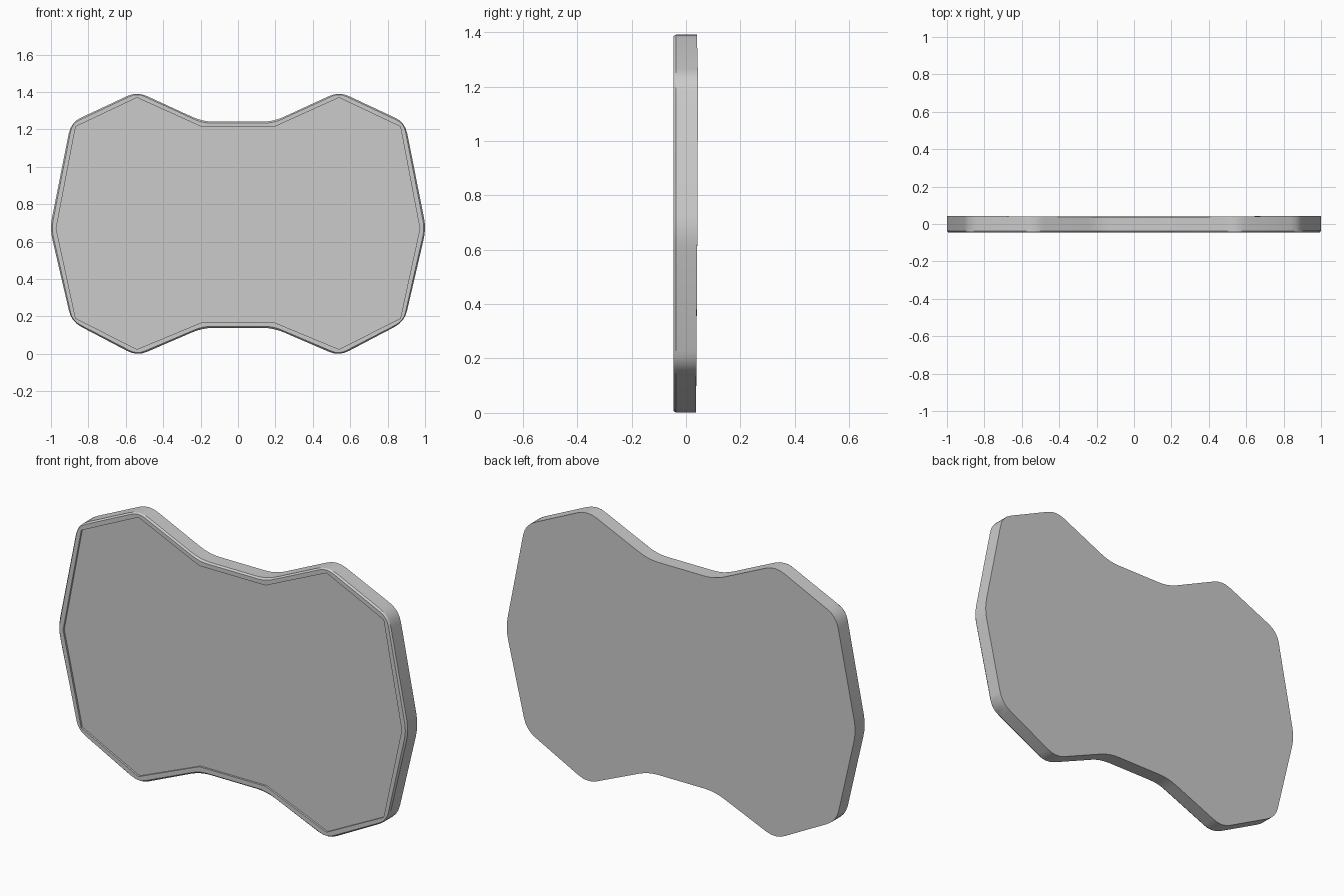
import bpy, bmesh
from mathutils import Vector

if "Cube" in bpy.data.objects:
    bpy.data.objects.remove(bpy.data.objects["Cube"])

# right half outlines (x, z), top to bottom; mirrored to make the full loop
OUTER = [(0.19, 1.242), (0.54, 1.403), (0.893, 1.238), (1.006, 0.67),
         (0.89, 0.172), (0.54, -0.012), (0.19, 0.139)]
INNER = [(0.19, 1.212), (0.54, 1.370), (0.868, 1.215), (0.972, 0.67),
         (0.868, 0.19), (0.54, 0.025), (0.19, 0.170)]
SEG = 4


def loop(half, trim):
    """Closed outline with each corner rounded by a short curve."""
    pts = [Vector(p) for p in half]
    pts += [Vector((-p.x, p.y)) for p in reversed(pts)]
    out = []
    for i, p in enumerate(pts):
        a = p + (pts[i - 1] - p).normalized() * trim
        b = p + (pts[(i + 1) % len(pts)] - p).normalized() * trim
        for k in range(SEG + 1):
            t = k / SEG
            out.append(a * (1 - t) ** 2 + p * 2 * t * (1 - t) + b * t * t)
    return out


def make(name, rings, caps):
    bm = bmesh.new()
    vs = [[bm.verts.new(c) for c in r] for r in rings]
    n = len(vs[0])
    for r, s in zip(vs, vs[1:]):
        for i in range(n):
            j = (i + 1) % n
            bm.faces.new((r[i], r[j], s[j], s[i]))
    for c in caps:
        bm.faces.new(vs[c])
    bmesh.ops.remove_doubles(bm, verts=bm.verts, dist=1e-4)
    bmesh.ops.recalc_face_normals(bm, faces=bm.faces)
    me = bpy.data.meshes.new(name)
    bm.to_mesh(me)
    bm.free()
    ob = bpy.data.objects.new(name, me)
    bpy.context.collection.objects.link(ob)
    bpy.ops.object.select_all(action='DESELECT')
    bpy.context.view_layer.objects.active = ob
    ob.select_set(True)
    bpy.ops.object.shade_smooth_by_angle(angle=0.5)
    return ob


def at(pts, y):
    return [(p.x, y, p.y) for p in pts]


outer = loop(OUTER, 0.06)
inner = loop(INNER, 0.0)
lip = [o.lerp(i, 0.25) for o, i in zip(outer, inner)]

# solid plate: slightly bowed back, chamfered rim, recessed front panel
back = [(p.x, 0.037 + 0.01 * p.x ** 2 * p.y / 1.4, p.y) for p in outer]
make("plate_with_recessed_panel",
     [back, at(outer, -0.037), at(lip, -0.046), at(inner, -0.046), at(inner, -0.036)],
     (0, 4))
